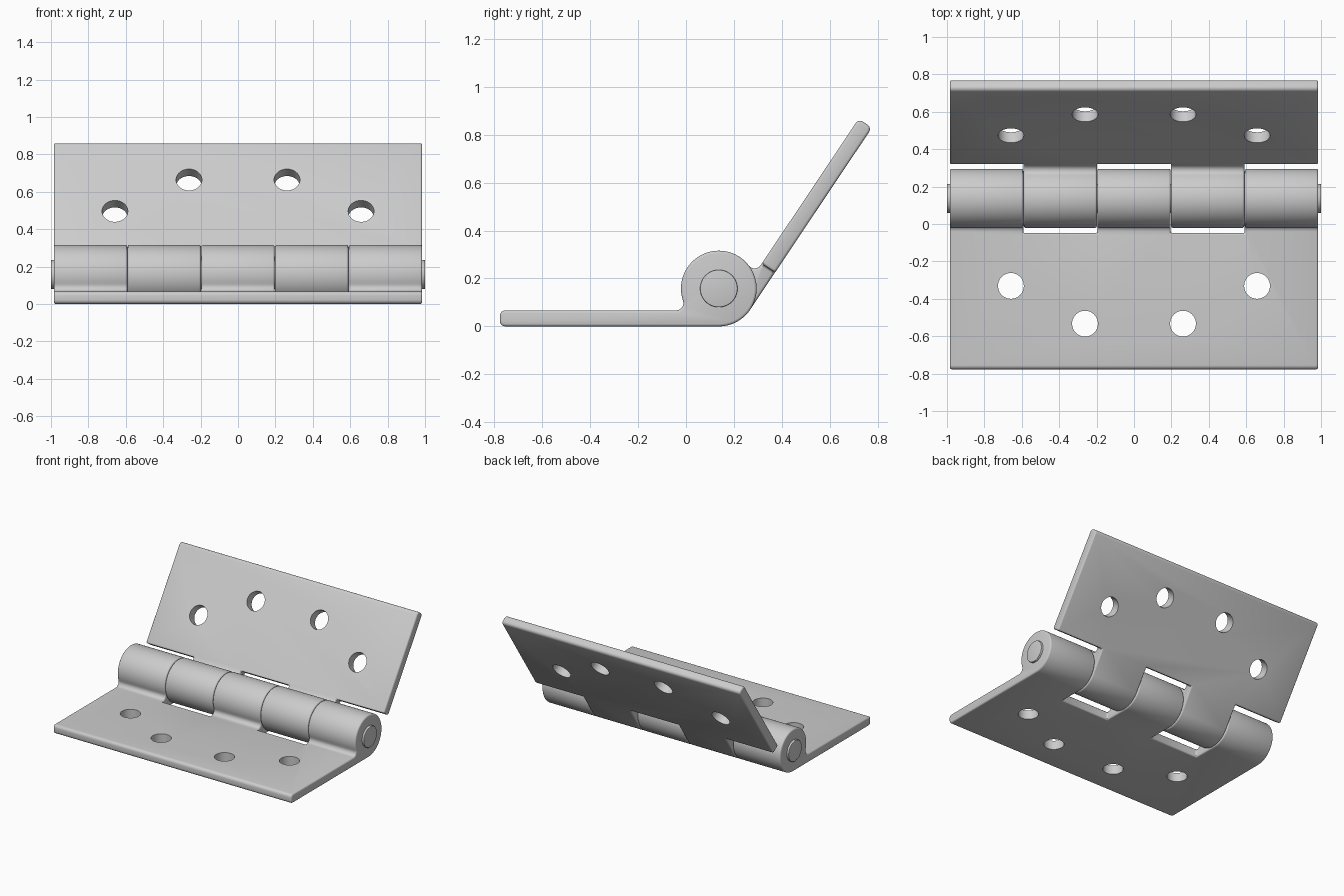
import bpy, bmesh
from math import radians, sin, cos, sqrt, atan2, pi
from mathutils import Matrix

cube = bpy.data.objects.get("Cube")
if cube:
    bpy.data.objects.remove(cube)

HALF = 0.985             # half width of both leaves
R = 0.158                # knuckle radius
THICK = 0.067
REACH = 0.914            # barrel axis to free edge
NOTCH = 0.186            # barrel axis to notch edge
CY, CZ = 0.137, R        # barrel axis
STEP = 2 * HALF / 5      # knuckle width

steel = bpy.data.materials.new("light grey steel")
steel.use_nodes = True
grey = (0.6, 0.6, 0.6, 1)
steel.diffuse_color = grey
steel.node_tree.nodes["Principled BSDF"].inputs["Base Color"].default_value = grey


def make_object(name, bm):
    bmesh.ops.recalc_face_normals(bm, faces=bm.faces)
    mesh = bpy.data.meshes.new(name)
    bm.to_mesh(mesh)
    bm.free()
    mesh.materials.append(steel)
    obj = bpy.data.objects.new(name, mesh)
    bpy.context.collection.objects.link(obj)
    return obj


def activate(obj):
    bpy.ops.object.select_all(action='DESELECT')
    obj.select_set(True)
    bpy.context.view_layer.objects.active = obj


def apply_bevel(obj, width):
    activate(obj)
    mod = obj.modifiers.new("soft edges", 'BEVEL')
    mod.width, mod.segments = width, 3
    mod.limit_method, mod.angle_limit = 'ANGLE', radians(40)
    mod.use_clamp_overlap = False
    bpy.ops.object.modifier_apply(modifier=mod.name)


def cut(obj, cutter):
    activate(obj)
    mod = obj.modifiers.new("cut", 'BOOLEAN')
    mod.operation, mod.solver, mod.object = 'DIFFERENCE', 'EXACT', cutter
    bpy.ops.object.modifier_apply(modifier=mod.name)
    bpy.data.objects.remove(cutter)


def arc(u, v, r, start, end, steps):
    angles = [start + (end - start) * i / steps for i in range(steps + 1)]
    return [(u + r * cos(a), v + r * sin(a)) for a in angles]


def leaf_profile():
    """Plate with rounded free edge, fillet and rolled barrel, around the axis."""
    e, f = 0.022, 0.03
    top = THICK - R
    fv = top + f
    fu = sqrt((R + f) ** 2 - fv ** 2)
    touch = atan2(fv, fu)
    points = arc(REACH - e, e - R, e, -pi / 2, 0, 5)
    points += arc(REACH - e, top - e, e, 0, pi / 2, 5)
    points += arc(fu, fv, f, 1.5 * pi, pi + touch, 7)
    points += arc(0, 0, R, touch, 1.5 * pi, 56)[1:]
    return points


def make_leaf(name, notches, angle, mirrored):
    # Full width extrusion of the profile
    bm = bmesh.new()
    face = bm.faces.new([bm.verts.new((-HALF, u, v)) for u, v in leaf_profile()])
    side = bmesh.ops.extrude_face_region(bm, geom=[face])["geom"]
    moved = [g for g in side if isinstance(g, bmesh.types.BMVert)]
    bmesh.ops.translate(bm, verts=moved, vec=(2 * HALF, 0, 0))
    leaf = make_object(name, bm)
    # Notches where the other leaf's knuckles sit
    for i in notches:
        lo = -HALF + i * STEP - (0.1 if i == 0 else 0.001)
        hi = -HALF + (i + 1) * STEP + (0.1 if i == 4 else 0.001)
        bm = bmesh.new()
        size = Matrix.Diagonal((hi - lo, 1, 1, 1))
        place = Matrix.Translation(((lo + hi) / 2, NOTCH - 0.5, 0))
        bmesh.ops.create_cube(bm, size=1, matrix=place @ size)
        cut(leaf, make_object("notch_cutter", bm))
    apply_bevel(leaf, 0.011)
    # Screw holes
    for s in (-1, 1):
        for x, u in ((0.658, 0.468), (0.262, 0.67)):
            bm = bmesh.new()
            bmesh.ops.create_cone(bm, cap_ends=True, segments=40, radius1=0.069,
                                  radius2=0.069, depth=0.3,
                                  matrix=Matrix.Translation((s * x, u, THICK / 2 - R)))
            cut(leaf, make_object("hole_cutter", bm))
    # Swing into place about the barrel axis
    flip = Matrix.Diagonal((1, -1 if mirrored else 1, 1, 1))
    leaf.data.transform(Matrix.Translation((0, CY, CZ)) @ Matrix.Rotation(angle, 4, 'X') @ flip)
    bm = bmesh.new()
    bm.from_mesh(leaf.data)
    bmesh.ops.recalc_face_normals(bm, faces=bm.faces)
    bm.to_mesh(leaf.data)
    bm.free()
    activate(leaf)
    bpy.ops.object.shade_smooth_by_angle(angle=radians(32))


make_leaf("flat_leaf", (1, 3), 0, True)
make_leaf("raised_leaf", (0, 2, 4), radians(56.2), False)

# Hinge pin
bm = bmesh.new()
bmesh.ops.create_cone(bm, cap_ends=True, segments=48, radius1=0.078, radius2=0.078, depth=2,
                      matrix=Matrix.Translation((0, CY, CZ)) @ Matrix.Rotation(pi / 2, 4, 'Y'))
pin = make_object("hinge_pin", bm)
apply_bevel(pin, 0.004)
bpy.ops.object.shade_smooth_by_angle(angle=radians(32))
